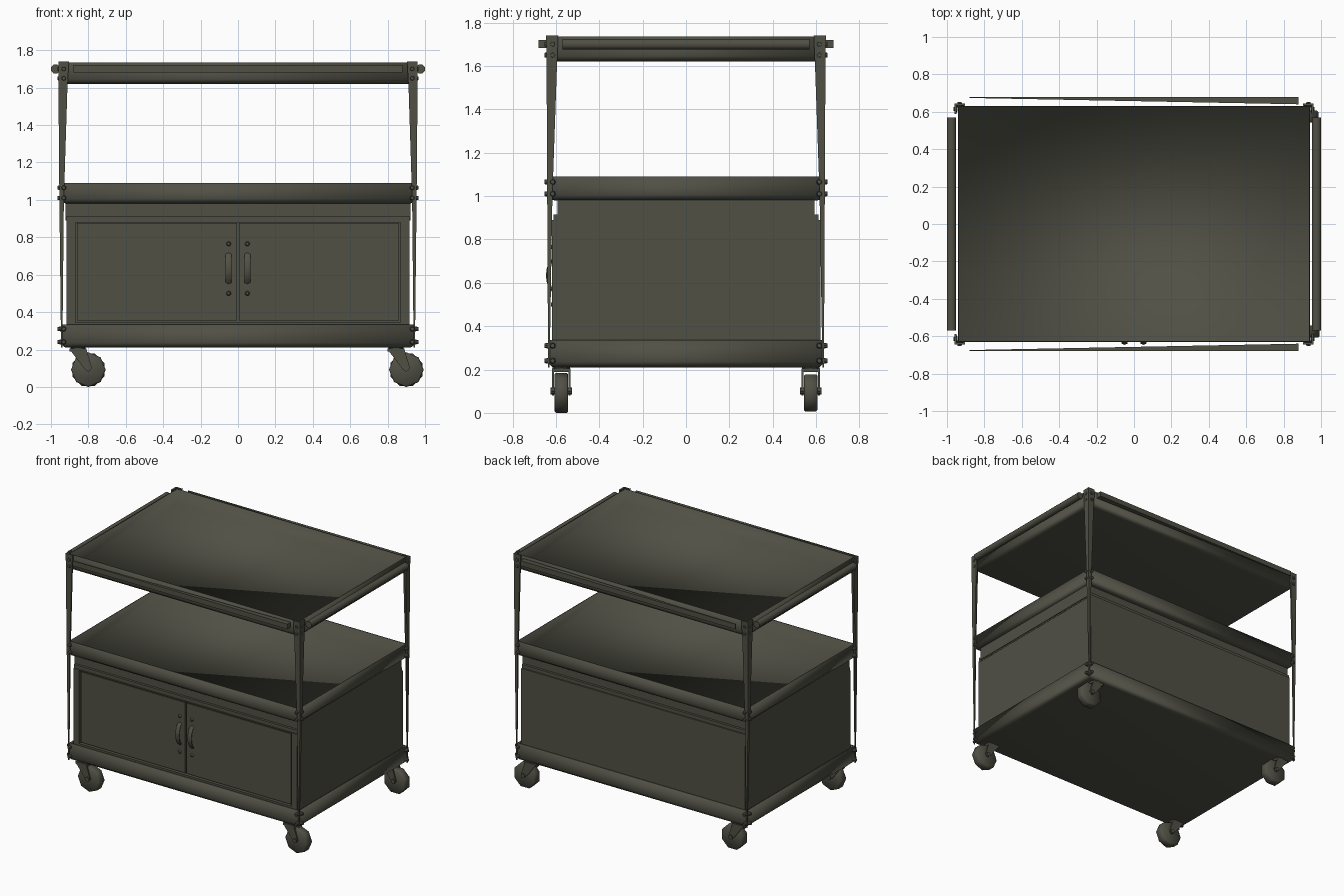
import bpy, bmesh, math
from mathutils import Matrix, Vector

cube = bpy.data.objects.get("Cube")
if cube:
    bpy.data.objects.remove(cube, do_unlink=True)

paint = bpy.data.materials.new("dark olive metal")
paint.use_nodes = True
COLOUR = (0.08, 0.08, 0.06, 1)
paint.diffuse_color = COLOUR
paint.node_tree.nodes["Principled BSDF"].inputs["Base Color"].default_value = COLOUR


def finish(name, bm, smooth=None):
    bmesh.ops.recalc_face_normals(bm, faces=bm.faces)
    mesh = bpy.data.meshes.new(name)
    bm.to_mesh(mesh)
    bm.free()
    mesh.materials.append(paint)
    ob = bpy.data.objects.new(name, mesh)
    bpy.context.collection.objects.link(ob)
    if smooth:
        bpy.ops.object.select_all(action='DESELECT')
        ob.select_set(True)
        bpy.context.view_layer.objects.active = ob
        bpy.ops.object.shade_smooth_by_angle(angle=math.radians(smooth))


def add_box(bm, lo, hi):
    lo, hi = Vector(lo), Vector(hi)
    m = Matrix.Translation((lo + hi) / 2) @ Matrix.Diagonal((*(hi - lo), 1))
    bmesh.ops.create_cube(bm, size=1, matrix=m)


def add_rod(bm, centre, axis, radius, length, sides, turn=0, tip=None):
    rot = Vector(axis).to_track_quat('Z', 'Y').to_matrix().to_4x4()
    m = Matrix.Translation(centre) @ rot @ Matrix.Rotation(turn, 4, 'Z')
    bmesh.ops.create_cone(bm, cap_ends=True, segments=sides, radius1=radius,
                          radius2=radius if tip is None else tip,
                          depth=length, matrix=m)


def loft(bm, rings):
    rows = [[bm.verts.new(p) for p in ring] for ring in rings]
    n = len(rows[0])
    for a, b in zip(rows, rows[1:]):
        for i in range(n):
            j = (i + 1) % n
            bm.faces.new((a[i], a[j], b[j], b[i]))
    bm.faces.new(rows[0])
    bm.faces.new(rows[-1])


def sink(bm, face, move):
    """Push a face into the body, leaving walls around it."""
    out = bmesh.ops.extrude_face_region(bm, geom=[face])
    bmesh.ops.delete(bm, geom=[face], context='FACES_ONLY')
    verts = [v for v in out["geom"] if isinstance(v, bmesh.types.BMVert)]
    bmesh.ops.translate(bm, verts=verts, vec=move)


# Three deep trays with thin walls, rounded along the lower edge
def tray(name, z0, z1):
    bm = bmesh.new()
    add_box(bm, (-0.942, -0.632, z0), (0.942, 0.632, z1))
    low = [e for e in bm.edges if all(v.co.z < z0 + 0.001 for v in e.verts)]
    bmesh.ops.bevel(bm, geom=low, offset=0.025, segments=3, profile=0.5, affect='EDGES')
    top = max(bm.faces, key=lambda f: f.calc_center_median().z)
    bmesh.ops.inset_region(bm, faces=[top], thickness=0.01, depth=0)
    sink(bm, top, (0, 0, z0 + 0.012 - z1))
    finish(name, bm, 180)


tray("bottom_tray", 0.21, 0.335)
tray("middle_tray", 0.98, 1.09)
tray("top_tray", 1.62, 1.735)

# Cabinet with a recessed front
bm = bmesh.new()
add_box(bm, (-0.916, -0.618, 0.225), (0.916, 0.62, 0.89))
front = min(bm.faces, key=lambda f: f.calc_center_median().y)
bmesh.ops.inset_region(bm, faces=[front], thickness=0.05, depth=0)
for v in front.verts:
    v.co.z = 0.345 if v.co.z < 0.6 else 0.884
    v.co.x = math.copysign(0.87, v.co.x)
sink(bm, front, (0, 0.03, 0))
finish("cabinet_body", bm)

# Neck between cabinet and middle tray
bm = bmesh.new()
add_box(bm, (-0.923, -0.592, 0.89), (0.923, 0.592, 0.985))
add_box(bm, (-0.918, -0.61, 0.88), (0.918, 0.61, 0.915))
finish("cabinet_neck", bm)

# Doors and bowed handles
for side, s in (("left", 1), ("right", -1)):
    bm = bmesh.new()
    x0, x1 = sorted((s * 0.006, s * 0.861))
    add_box(bm, (x0, -0.61, 0.354), (x1, -0.58, 0.876))
    finish(side + "_door", bm)

    bm = bmesh.new()
    x = s * 0.05
    rings = []
    for i in range(7):
        t = i / 6
        z = 0.548 + 0.172 * t
        y = -0.608 - 0.038 * math.sin(math.pi * t) ** 0.6
        rings.append([(x - 0.016, y + 0.006, z), (x, y, z), (x + 0.016, y + 0.006, z),
                      (x + 0.012, y + 0.015, z), (x - 0.012, y + 0.015, z)])
    loft(bm, rings)
    for z in (0.5, 0.765):
        add_rod(bm, (x, -0.615, z), (0, -1, 0), 0.014, 0.014, 8, tip=0.008)
    finish(side + "_door_handle", bm, 50)

# Tapering corner posts of angle section, with their bolts
LEVELS = [(0.21, 0.946, 0.636, 0.007), (1.0, 0.955, 0.64, 0.024),
          (1.6, 0.96, 0.643, 0.048), (1.74, 0.96, 0.645, 0.056)]
for sx, xn in ((1, "left"), (-1, "right")):
    for sy, yn in ((1, "back"), (-1, "front")):
        bm = bmesh.new()
        rings = []
        for z, cx, cy, w in LEVELS:
            t = min(0.012, w * 0.6)
            pts = [(cx, cy), (cx - w, cy), (cx - w, cy - t), (cx - t, cy - t),
                   (cx - t, cy - w), (cx, cy - w)]
            rings.append([(sx * px, sy * py, z) for px, py in pts])
        loft(bm, rings)
        finish(f"{yn}_{xn}_post", bm)

        bm = bmesh.new()
        for z in (0.24, 0.31, 1.01, 1.065, 1.65, 1.7):
            add_rod(bm, (sx * 0.932, sy * 0.642, z), (0, sy, 0), 0.014, 0.022, 8, tip=0.01)
            add_rod(bm, (sx * 0.954, sy * 0.615, z), (sx, 0, 0), 0.014, 0.022, 8, tip=0.01)
        finish(f"{yn}_{xn}_bolts", bm, 40)

# Rails around the top tray: wedge shaped front and back, straight at the sides
for sy, yn in ((-1, "front"), (1, "back")):
    bm = bmesh.new()
    rings = []
    for x, inner in ((-0.88, 0.674), (0.88, 0.64)):
        rings.append([(x, sy * 0.68, 1.682), (x, sy * inner, 1.682),
                      (x, sy * inner, 1.72), (x, sy * 0.68, 1.72)])
    loft(bm, rings)
    finish(yn + "_rail", bm)

for sx, xn in ((1, "left"), (-1, "right")):
    bm = bmesh.new()
    add_rod(bm, (sx * 0.976, 0, 1.7), (0, 1, 0), 0.026, 1.14, 8, math.pi / 8)
    finish(xn + "_rail", bm, 50)

# Swivel casters, all trailing the same way
for sx, xn in ((1, "left"), (-1, "right")):
    for sy, yn in ((1, "back"), (-1, "front")):
        name = f"{yn}_{xn}_caster"
        top = 0.845 if sx > 0 else -0.855
        ax, y = top + 0.055, sy * 0.575
        bm = bmesh.new()
        add_rod(bm, (ax, y, 0.092), (0, 1, 0), 0.093, 0.064, 8,
                math.pi / 8 if sy > 0 else 0)
        rim = [e for e in bm.edges if len({round(v.co.y, 3) for v in e.verts}) == 1]
        bmesh.ops.bevel(bm, geom=rim, offset=0.008, segments=1, affect='EDGES')
        finish(name + "_wheel", bm, 60)

        bm = bmesh.new()
        add_rod(bm, (top, y, 0.205), (0, 0, 1), 0.04, 0.02, 8)
        add_box(bm, (top - 0.045, y - 0.042, 0.188), (top + 0.045, y + 0.042, 0.205))
        for s in (-1, 1):
            rings = []
            for d in (0.033, 0.042):
                yy = y + s * d
                rings.append([(top - 0.045, yy, 0.2), (top + 0.045, yy, 0.2),
                              (ax + 0.02, yy, 0.1), (ax, yy, 0.08), (ax - 0.02, yy, 0.095)])
            loft(bm, rings)
        add_rod(bm, (ax, y, 0.1), (0, 1, 0), 0.016, 0.1, 8)
        finish(name + "_fork", bm)
